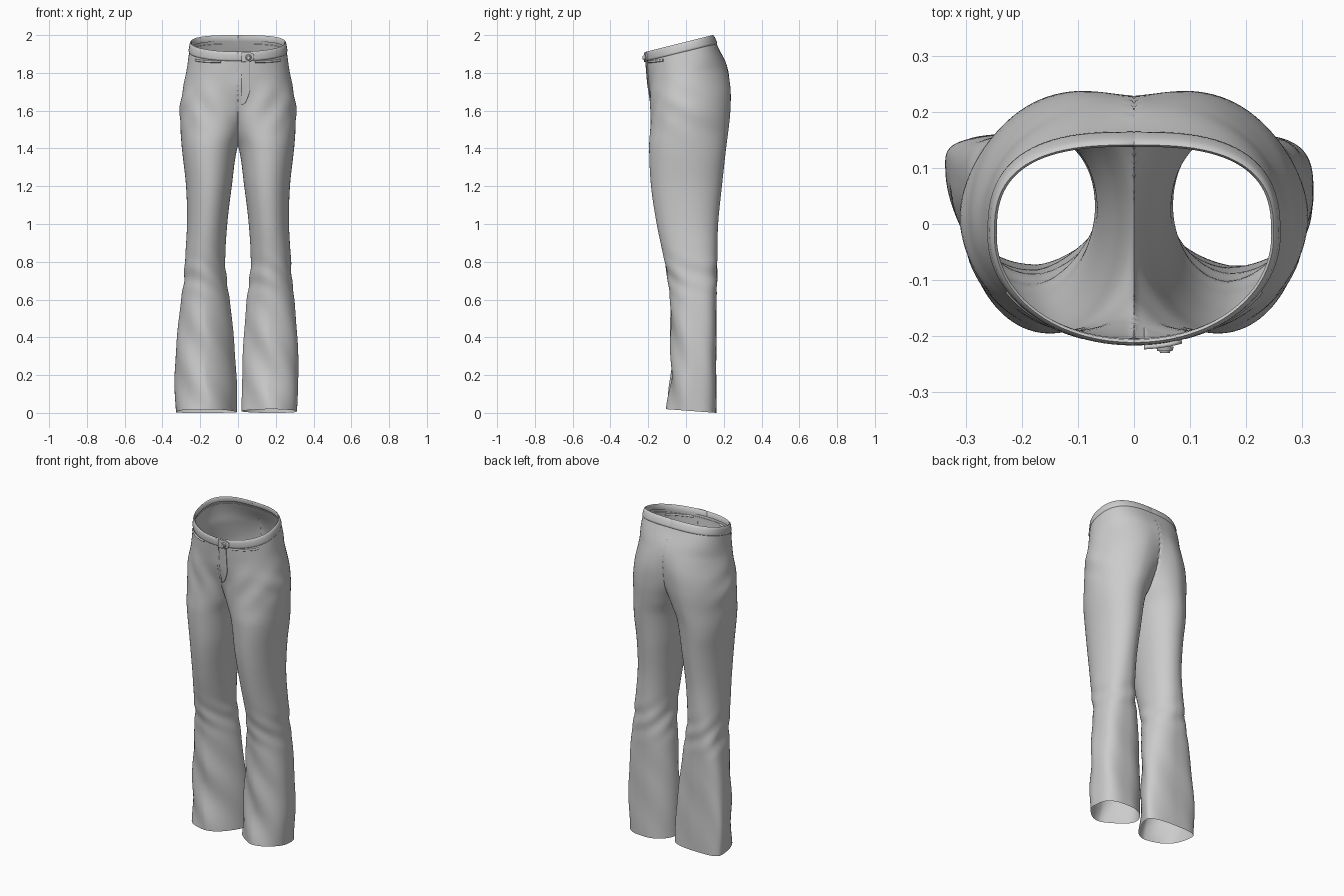
import bpy, bmesh
from math import sin, cos, pi, exp, copysign
from mathutils import Vector

if "Cube" in bpy.data.objects:
    bpy.data.objects.remove(bpy.data.objects["Cube"])

# Half-garment profile: height, inner x, outer x, front y, back y, widest y
ROWS = [
    (0.012, .012, .320, -.100, .160, .07), (0.2, .015, .328, -.080, .160, .07),
    (0.4, .027, .318, -.080, .160, .06), (0.6, .045, .300, -.085, .162, .05),
    (0.7, .060, .286, -.095, .163, .04), (0.8, .068, .281, -.113, .165, .03),
    (1.0, .057, .270, -.155, .170, .02), (1.2, .033, .275, -.185, .190, .01),
    (1.4, .004, .297, -.195, .212, .01), (1.5, -.04, .304, -.190, .225, .01),
    (1.6, -.085, .308, -.186, .235, .01), (1.7, -.125, .295, -.190, .234, 0),
    (1.8, -.185, .275, -.197, .210, -.01), (1.9, -.25, .260, -.209, .168, -.02),
    (1.965, -.25, .250, -.212, .142, -.02)]


def slope(i, k):
    a, b = ROWS[max(i - 1, 0)], ROWS[min(i + 1, len(ROWS) - 1)]
    return (b[k] - a[k]) / (b[0] - a[0])


def profile(z):
    """Smoothly interpolated section values at height z."""
    i = 0
    while i < len(ROWS) - 2 and z > ROWS[i + 1][0]:
        i += 1
    a, b = ROWS[i], ROWS[i + 1]
    h = b[0] - a[0]
    s = min(max((z - a[0]) / h, 0), 1)
    return [(2*s**3 - 3*s*s + 1) * a[k] + (s**3 - 2*s*s + s) * h * slope(i, k)
            + (3*s*s - 2*s**3) * b[k] + (s**3 - s*s) * h * slope(i + 1, k) for k in range(1, 6)]


def ramp(a, b, z):
    s = min(max((z - a) / (b - a), 0), 1)
    return s * s * (3 - 2 * s)


def tilt(z):
    return .25 * ramp(1.5, 1.95, z) - .075 * (1 - ramp(0, .25, z))


def folds(t, z, side):
    """Cloth wrinkles: knee bunching, shin drapes, hip pulls."""
    ph = side * .9 * (1 - ramp(.9, 1.2, z))
    fr = max(0, -sin(t))
    d = .003 * exp(-((z - .72) / .09)**2) * sin(50 * z + 5 * sin(t + ph) + ph)
    d += .005 * (1 - ramp(.35, .75, z)) * (.25 + fr) * sin(20 * z + 4 * t * side + ph)
    d += .003 * exp(-((z - 1.65) / .13)**2) * fr * sin(32 * z - 9 * cos(t))
    d += .003 * exp(-((z - 1.62) / .12)**2) * max(0, cos(t))**4 * sin(40 * z + 5 * t)
    return d


def cleft_fill(x, z):
    """Cloth bridging the centre line between the two halves."""
    return .014 * exp(-abs(x) / .03) * ramp(1.5, 1.62, z) * (1 - ramp(1.75, 1.9, z))


def spow(v, p):
    return copysign(abs(v)**p, v)


def surf(t, z, side=1, off=0):
    xi, xo, yf, yb, yc = profile(z)
    skew = 1 - ramp(0, .8, z)              # the two legs hang slightly differently
    xi, xo = xi + .008 * side * skew, xo - .009 * side * skew
    yc -= .035 * side * skew
    cx, a = (xi + xo) / 2, (xo - xi) / 2
    low = 1 - ramp(.35, 1.1, z)
    if sin(t) > 0:                         # squarer outer back corner and waist
        p = 2.05 + (1.3 if cos(t) > 0 else 0) * low + .7 * ramp(1.78, 1.92, z)
        if cos(t) > 0:                     # rounder outer seat
            p -= .25 * ramp(1.3, 1.5, z) * (1 - ramp(1.7, 1.85, z))
    else:                                  # shins slant in toward the knees
        p = 2.05 - (0 if cos(t) > 0 else .45) * low
    p = 2 / p
    d = folds(t, z, side) * (1 - ramp(1.82, 1.9, z)) + off
    x = max(cx + a * spow(cos(t), p) + d * cos(t), 0)
    y = yc + (yb - yc if sin(t) > 0 else yc - yf) * spow(sin(t), p) + d * sin(t)
    y += cleft_fill(x, z) * sin(t)
    return Vector((x * side, y, z + tilt(z) * y))


def front(x, z, off=0):
    """Point on the front face at a given x."""
    xi, xo, yf, yb, yc = profile(z)
    cx, a = (xi + xo) / 2, (xo - xi) / 2
    u = min(abs((abs(x) - cx) / a), 1)
    y = yc - (yc - yf) * (1 - u**2.05)**(1 / 2.05) - off - cleft_fill(x, z)
    return Vector((x, y, z + tilt(z) * y))


def finish(name, bm, angle=50):
    bmesh.ops.recalc_face_normals(bm, faces=bm.faces)
    me = bpy.data.meshes.new(name)
    bm.to_mesh(me)
    bm.free()
    ob = bpy.data.objects.new(name, me)
    bpy.context.collection.objects.link(ob)
    bpy.ops.object.select_all(action='DESELECT')
    ob.select_set(True)
    bpy.context.view_layer.objects.active = ob
    bpy.ops.object.shade_smooth_by_angle(angle=angle * pi / 180)
    return ob


def shell(name, levels, n=96):
    """Skin both halves through (height, offset) levels, open along x = 0."""
    bm = bmesh.new()
    for side in (1, -1):
        rings = [[bm.verts.new(surf(2 * pi * j / n, z, side, o)) for j in range(n)] for z, o in levels]
        for r, q in zip(rings, rings[1:]):
            for j in range(n):
                k = (j + 1) % n
                f = (r[j], r[k], q[k], q[j])
                if any(abs(v.co.x) > 1e-6 for v in f):
                    bm.faces.new(f)
    bmesh.ops.delete(bm, geom=[v for v in bm.verts if not v.link_faces], context='VERTS')
    bmesh.ops.remove_doubles(bm, verts=bm.verts, dist=1e-5)
    return finish(name, bm, 70)


def cord(name, pts, r):
    cu = bpy.data.curves.new(name, 'CURVE')
    cu.dimensions = '3D'
    cu.bevel_depth, cu.bevel_resolution, cu.use_fill_caps = r, 2, True
    sp = cu.splines.new('POLY')
    sp.points.add(len(pts) - 1)
    for q, p in zip(sp.points, pts):
        q.co = (*p, 1)
    ob = bpy.data.objects.new(name, cu)
    bpy.context.collection.objects.link(ob)


def patch(name, z0, z1, xl, xr, off, thick, nz=24, nx=6):
    """Thin panel lying on the front; xl and xr give its edges for 0..1 upward."""
    bm = bmesh.new()
    g = []
    for i in range(nz + 1):
        s = i / nz
        g.append([bm.verts.new(front(xl(s) + (xr(s) - xl(s)) * j / nx, z0 + (z1 - z0) * s, off))
                  for j in range(nx + 1)])
    for a, b in zip(g, g[1:]):
        for j in range(nx):
            bm.faces.new((a[j], a[j + 1], b[j + 1], b[j]))
    ob = finish(name, bm)
    m = ob.modifiers.new('thickness', 'SOLIDIFY')
    m.thickness, m.offset = thick, 0


# Seat and flared legs
shell('trousers', [(.012 + (1.935 - .012) * i / 130, 0) for i in range(131)])

# Waistband with rolled top edge
shell('waistband', [(1.913, -.002), (1.916, .003), (1.925, .005), (1.95, .005), (1.961, .003),
                    (1.965, -.001), (1.961, -.006), (1.93, -.007)])

# Fly flap, curved in toward the crotch
patch('fly_flap', 1.64, 1.92, lambda s: .018, lambda s: .022 + .042 * min(1, 3 * s)**.5, .003, .006)

# Waistband tab and button
patch('waist_tab', 1.912, 1.962, lambda s: .018, lambda s: .085 - .02 * abs(2 * s - 1)**3, .008, .008, 8, 8)
bm = bmesh.new()
for rad, depth, gap in ((.016, .008, .015), (.010, .004, .021)):
    r = bmesh.ops.create_cone(bm, cap_ends=True, segments=24, radius1=rad, radius2=rad * .85, depth=depth)
    c = front(.055, 1.937, gap)
    for v in r['verts']:
        x, y, z = v.co
        v.co = Vector((x, -z, y)) + c
finish('button', bm, 30)

# Welt strips below the waistband
for side, tag in ((1, 'right'), (-1, 'left')):
    cord('pocket_welt_' + tag, [front(side * (.09 + .135 * i / 16), 1.908 - .012 * i / 16, 0)
                                for i in range(17)], .006)
